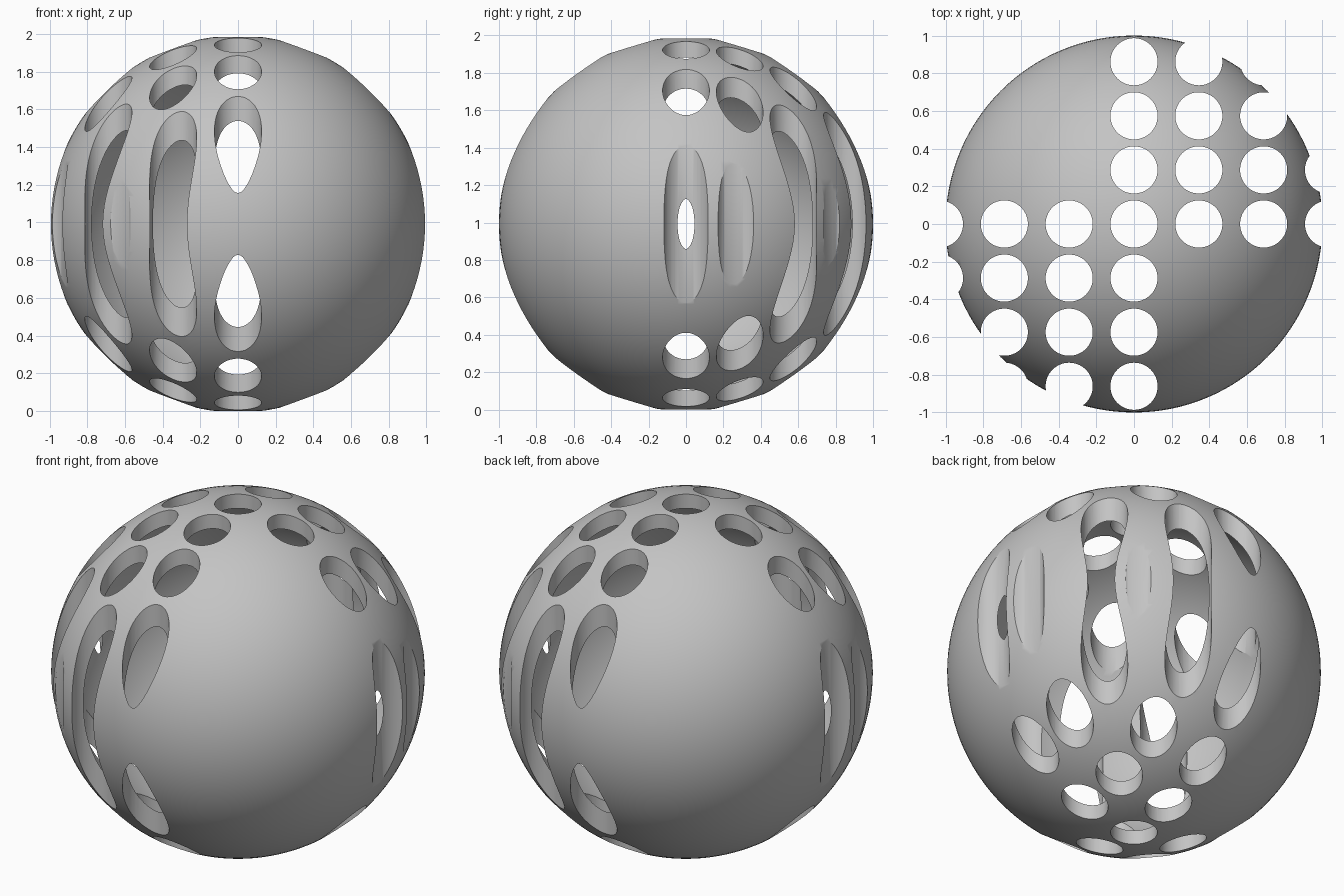
import bpy, bmesh, math
from mathutils import Matrix

OUTER, INNER = 1.0, 0.917            # shell radii
HOLE = 0.125                         # hole radius
STEP_X, STEP_Y = 0.344, 0.287        # hole grid spacing
CENTRE = Matrix.Translation((0, 0, math.sqrt(OUTER**2 - HOLE**2)))

old = bpy.data.objects.get("Cube")
if old:
    bpy.data.objects.remove(old)


def make_object(name, bm):
    mesh = bpy.data.meshes.new(name)
    bm.to_mesh(mesh)
    bm.free()
    obj = bpy.data.objects.new(name, mesh)
    bpy.context.collection.objects.link(obj)
    return obj


def ball(name, radius, segments):
    bm = bmesh.new()
    bmesh.ops.create_uvsphere(bm, u_segments=segments, v_segments=segments // 2,
                              radius=radius, matrix=CENTRE)
    return make_object(name, bm)


def hole_centres():
    # Two opposite quadrants, including the shared axes
    spots = {(s * i, s * j) for s in (1, -1) for i in range(4) for j in range(4)}
    for i, j in sorted(spots):
        x, y = i * STEP_X, j * STEP_Y
        if math.hypot(x, y) - HOLE < OUTER:
            yield x, y


# Outer ball and the cavity inside it
shell = ball("perforated_ball", OUTER, 128)
cavity = ball("cavity_cutter", INNER, 128)

# Vertical drills, all in one cutter
bm = bmesh.new()
for x, y in hole_centres():
    bmesh.ops.create_cone(bm, cap_ends=True, segments=64, radius1=HOLE, radius2=HOLE,
                          depth=3, matrix=CENTRE @ Matrix.Translation((x, y, 0)))
drills = make_object("drill_cutter", bm)

# Hollow the ball, then drill it
bpy.ops.object.select_all(action='DESELECT')
bpy.context.view_layer.objects.active = shell
shell.select_set(True)
for cutter in (cavity, drills):
    mod = shell.modifiers.new(cutter.name, 'BOOLEAN')
    mod.operation = 'DIFFERENCE'
    mod.solver = 'EXACT'
    mod.object = cutter
    bpy.ops.object.modifier_apply(modifier=mod.name)
    bpy.data.objects.remove(cutter)

# One plain grey material
grey = bpy.data.materials.new("light grey")
grey.use_nodes = True
colour = (0.55, 0.55, 0.55, 1)
grey.diffuse_color = colour
grey.node_tree.nodes["Principled BSDF"].inputs["Base Color"].default_value = colour
shell.data.materials.clear()
shell.data.materials.append(grey)
bpy.ops.object.shade_smooth_by_angle(angle=math.radians(30))
